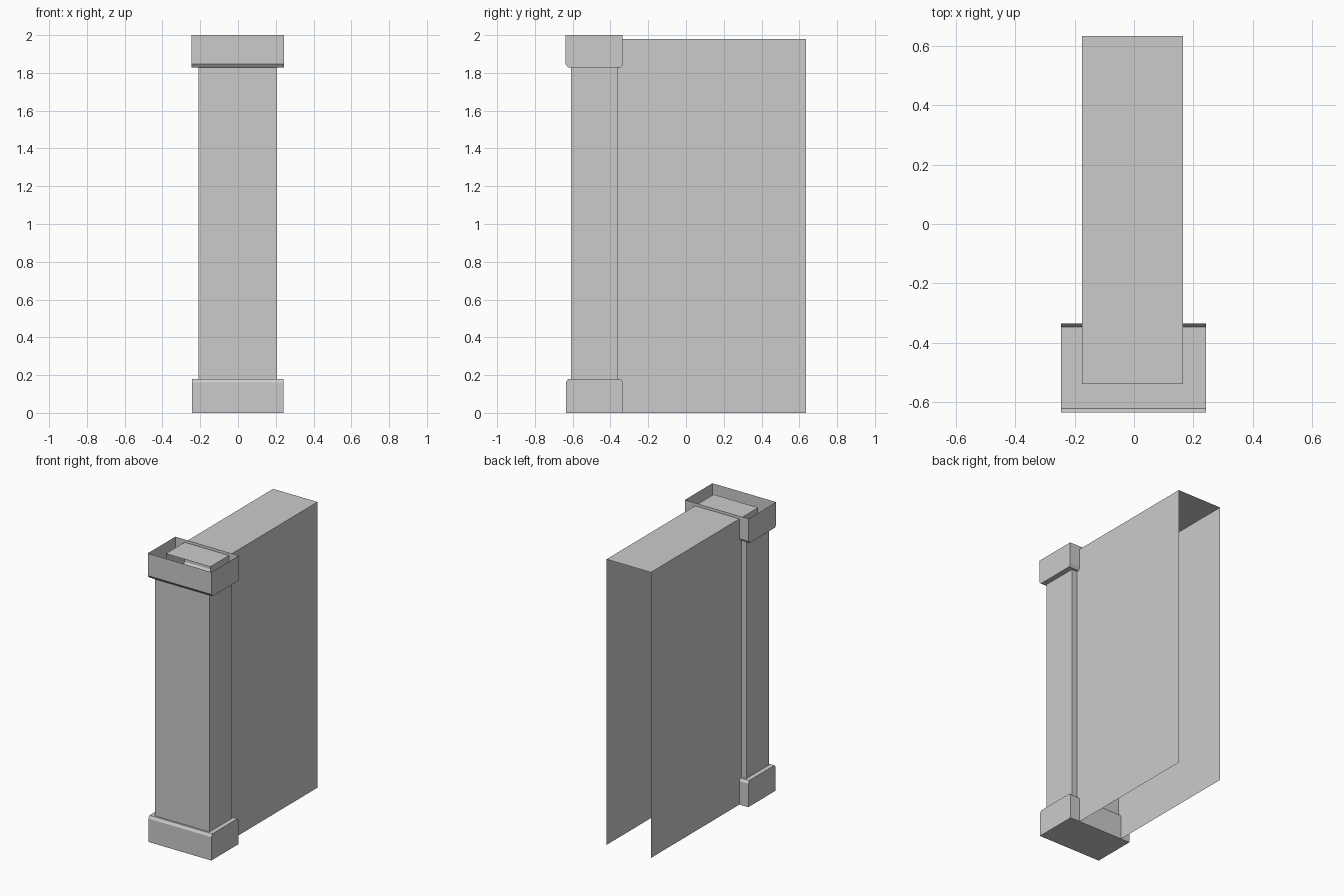
import bpy

if "Cube" in bpy.data.objects:
    bpy.data.objects.remove(bpy.data.objects["Cube"])


def make_object(name, verts, faces):
    mesh = bpy.data.meshes.new(name)
    mesh.from_pydata(verts, [], faces)
    mesh.update()
    obj = bpy.data.objects.new(name, mesh)
    bpy.context.collection.objects.link(obj)
    return obj


def extrude_x(name, profile, x0, x1, ends=True, skip=()):
    """Sweep a closed counter-clockwise (y, z) profile along x; skip drops side faces."""
    n = len(profile)
    verts = [(x, y, z) for x in (x0, x1) for y, z in profile]
    faces = [(i, n + i, n + (i + 1) % n, (i + 1) % n)[::-1]
             for i in range(n) if i not in skip]
    if ends:
        faces += [tuple(reversed(range(n))), tuple(range(n, 2 * n))]
    return make_object(name, verts, faces)


# Wall panel: two sides and a top, open at front, back and bottom
xl, xr, yf, yb, top = -0.175, 0.165, -0.54, 0.635, 1.98
wall_section = [(xl, 0), (xl, top), (xr, top), (xr, 0)]
make_object("wall_panel",
            [(x, y, z) for y in (yf, yb) for x, z in wall_section],
            [(i, i + 1, i + 5, i + 4)[::-1] for i in range(3)])

# Pillar shaft, its ends meeting the two blocks
extrude_x("pillar_shaft",
          [(-0.61, 0.18), (-0.36, 0.18), (-0.36, 1.83), (-0.61, 1.83)],
          -0.21, 0.207, skip=(0, 2))

# Solid base block, chamfered on its upper front and back edges
extrude_x("pillar_base",
          [(-0.635, 0), (-0.335, 0), (-0.335, 0.162), (-0.347, 0.18),
           (-0.623, 0.18), (-0.635, 0.162)],
          -0.243, 0.24)

# Cap tray, chamfered on its lower edges and open at the top
extrude_x("pillar_cap",
          [(-0.623, 1.828), (-0.347, 1.828), (-0.335, 1.846), (-0.335, 2.0),
           (-0.637, 2.0), (-0.637, 1.846)],
          -0.246, 0.243, skip=(3,))
